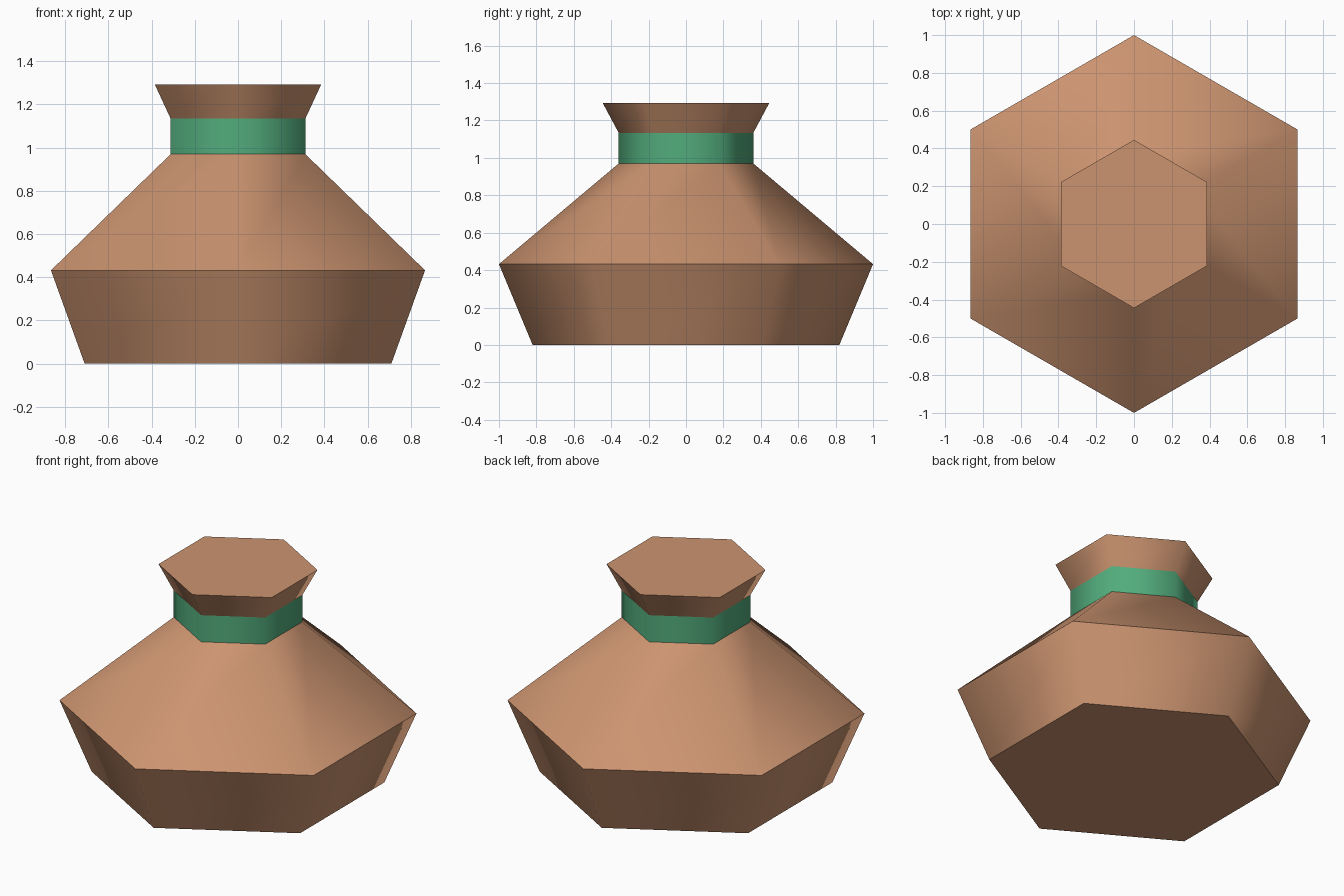
import bpy, bmesh, math

if "Cube" in bpy.data.objects:
    bpy.data.objects.remove(bpy.data.objects["Cube"])

SIDES = 6


def material(name, srgb):
    m = bpy.data.materials.new(name)
    lin = [((c / 255 + 0.055) / 1.055) ** 2.4 for c in srgb]
    m.diffuse_color = (*lin, 1)
    m.use_nodes = True
    m.node_tree.nodes["Principled BSDF"].inputs["Base Color"].default_value = m.diffuse_color
    return m


clay = material("terracotta", (204, 148, 112))
green = material("green glaze", (82, 172, 124))


def lathe(name, profile, mat, bottom=False, top=False):
    """Six-sided shell through (radius, z) rings, smooth around, sharp at rings."""
    bm = bmesh.new()
    rings = [[bm.verts.new((r * math.sin(math.tau * i / SIDES),
                            -r * math.cos(math.tau * i / SIDES), z))
              for i in range(SIDES)] for r, z in profile]
    for a, b in zip(rings, rings[1:]):
        for i in range(SIDES):
            j = (i + 1) % SIDES
            bm.faces.new((a[i], a[j], b[j], b[i])).smooth = True
    if bottom:
        bm.faces.new(rings[0][::-1])
    if top:
        bm.faces.new(rings[-1])
    for e in bm.edges:
        if abs(e.verts[0].co.z - e.verts[1].co.z) < 1e-5:
            e.smooth = False
    mesh = bpy.data.meshes.new(name)
    bm.to_mesh(mesh)
    bm.free()
    mesh.materials.append(mat)
    ob = bpy.data.objects.new(name, mesh)
    bpy.context.collection.objects.link(ob)
    return ob


# Body with flared base and sloping shoulder
lathe("body", [(0.82, 0), (1.0, 0.432), (0.36, 0.97)], clay, bottom=True)
# Straight glazed neck band
lathe("neck_band", [(0.36, 0.97), (0.36, 1.134)], green)
# Flared, closed rim
lathe("rim", [(0.36, 1.134), (0.445, 1.293)], clay, top=True)
